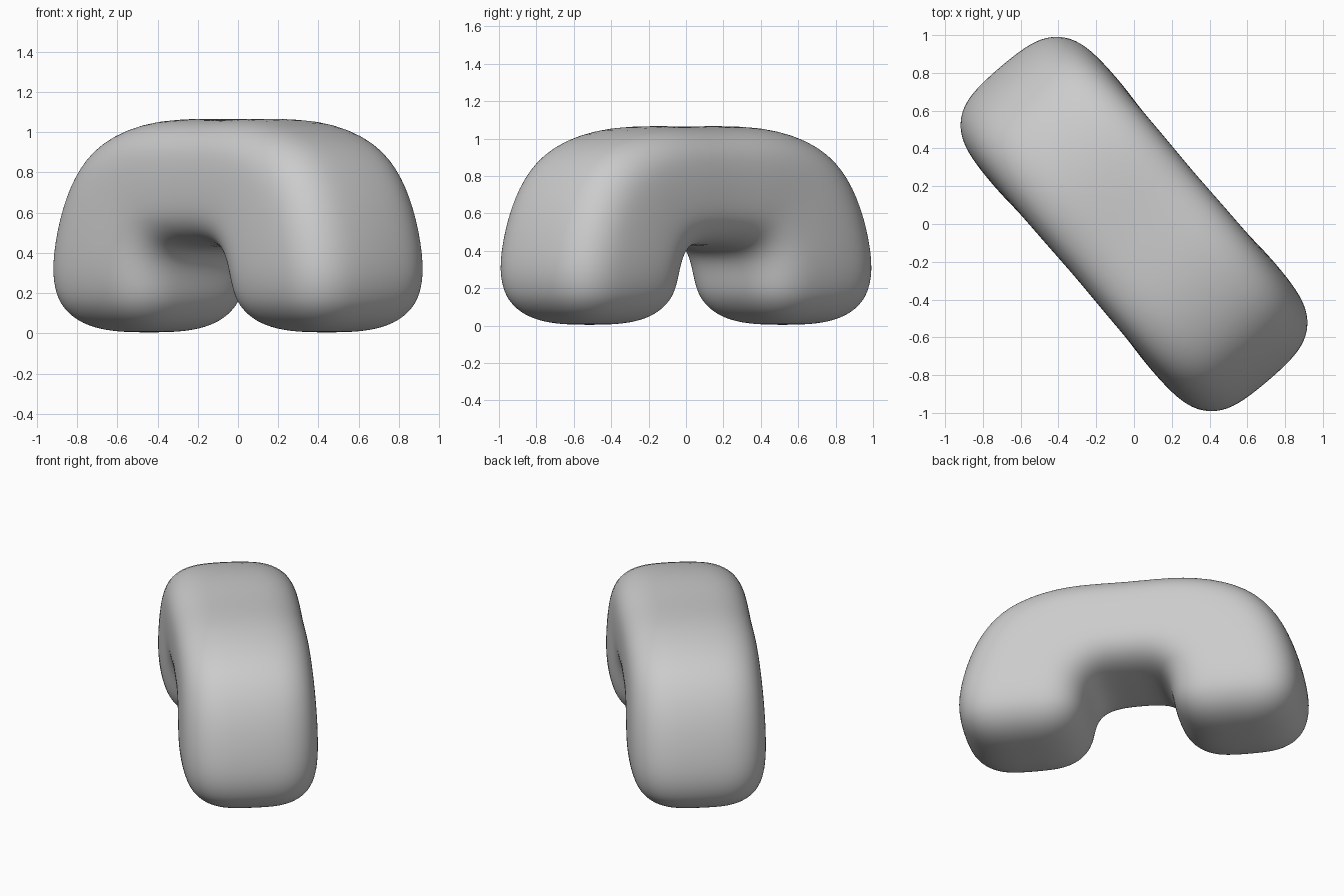
import bpy, bmesh, math
from mathutils import Vector

if "Cube" in bpy.data.objects:
    bpy.data.objects.remove(bpy.data.objects["Cube"])

grey = bpy.data.materials.new("mid grey")
grey.diffuse_color = (0.6, 0.6, 0.6, 1)
grey.use_nodes = True
grey.node_tree.nodes["Principled BSDF"].inputs["Base Color"].default_value = grey.diffuse_color

# Half of the arch, foot to crown: inner (u, z), outer (u, z), half width
foot = [((0.68 - s, z), (0.68 + s, z), s * 1.02)
        for s, z in ((0.10, 0.004), (0.22, 0.02), (0.31, 0.06), (0.37, 0.12), (0.405, 0.19))]
bend = [((0.26, 0.29), (1.105, 0.33), 0.435),
        ((0.235, 0.36), (1.04, 0.60), 0.435),
        ((0.185, 0.405), (0.93, 0.82), 0.43),
        ((0.125, 0.42), (0.75, 0.985), 0.425),
        ((0.06, 0.425), (0.40, 1.08), 0.425)]
crown = [((0, 0.425), (0, 1.06), 0.42)]
half = foot + bend
mirrored = [((-a[0], a[1]), (-b[0], b[1]), w) for a, b, w in reversed(half)]
sections = half + crown + mirrored

# Arch runs diagonally across the ground
ANGLE = math.atan2(-0.76, 0.65)
U = Vector((math.cos(ANGLE), math.sin(ANGLE), 0))
N = Vector((-U.y, U.x, 0))
SIDES, POWER = 28, 3.2


def spow(v):
    return math.copysign(abs(v) ** (2 / POWER), v)


def point(section, i):
    """Point i on the rounded-square cross-section."""
    (iu, iz), (ou, oz), w = section
    t = 2 * math.pi * i / SIDES
    k = (1 + spow(math.cos(t))) / 2
    u, z = iu + (ou - iu) * k, iz + (oz - iz) * k
    return U * u + N * (w * spow(math.sin(t))) + Vector((0, 0, z))


# Chunky arch skinned through the sections
bm = bmesh.new()
rings = [[bm.verts.new(point(s, i)) for i in range(SIDES)] for s in sections]
for r0, r1 in zip(rings, rings[1:]):
    for i in range(SIDES):
        j = (i + 1) % SIDES
        bm.faces.new((r0[i], r0[j], r1[j], r1[i]))
bm.faces.new(rings[0])
bm.faces.new(rings[-1])
bmesh.ops.recalc_face_normals(bm, faces=bm.faces)
for f in bm.faces:
    f.smooth = True
mesh = bpy.data.meshes.new("curved_arch")
bm.to_mesh(mesh)
bm.free()
mesh.materials.append(grey)
arch = bpy.data.objects.new("curved_arch", mesh)
bpy.context.collection.objects.link(arch)
sub = arch.modifiers.new("smooth", 'SUBSURF')
sub.levels = sub.render_levels = 2
